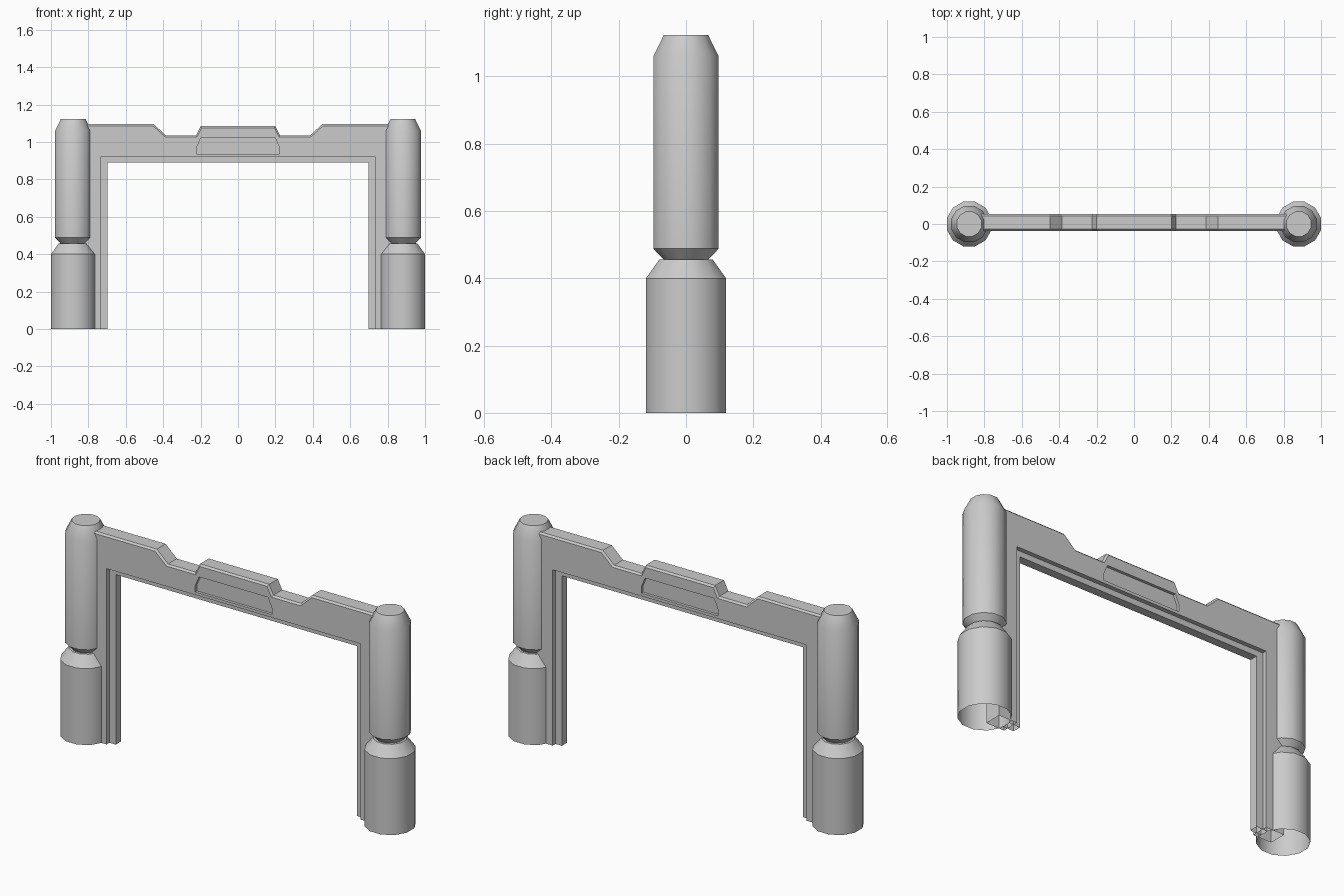
import bpy, bmesh, math

if "Cube" in bpy.data.objects:
    bpy.data.objects.remove(bpy.data.objects["Cube"], do_unlink=True)

grey = bpy.data.materials.new("plain grey")
grey.use_nodes = True
grey.diffuse_color = (0.6, 0.6, 0.6, 1)
grey.node_tree.nodes["Principled BSDF"].inputs["Base Color"].default_value = (0.6, 0.6, 0.6, 1)


def finish(bm, name):
    bmesh.ops.recalc_face_normals(bm, faces=bm.faces[:])
    mesh = bpy.data.meshes.new(name)
    bm.to_mesh(mesh)
    bm.free()
    mesh.materials.append(grey)
    obj = bpy.data.objects.new(name, mesh)
    bpy.context.collection.objects.link(obj)
    return obj


def select_only(obj):
    bpy.ops.object.select_all(action='DESELECT')
    obj.select_set(True)
    bpy.context.view_layer.objects.active = obj


def prism(half, y0, y1):
    """Mirror a half outline (x, z) across x = 0 and extrude it along y."""
    outline = half + [(-x, z) for x, z in reversed(half)]
    bm = bmesh.new()
    face = bm.faces.new([bm.verts.new((x, y0, z)) for x, z in outline])
    geom = bmesh.ops.extrude_face_region(bm, geom=[face])["geom"]
    moved = [v for v in geom if isinstance(v, bmesh.types.BMVert)]
    bmesh.ops.translate(bm, verts=moved, vec=(0, y1 - y0, 0))
    return bm


def open_bottom(bm):
    floor = [f for f in bm.faces if all(v.co.z < 0.001 for v in f.verts)]
    bmesh.ops.delete(bm, geom=floor, context='FACES_ONLY')


def pillar(name, cx, profile, sides=12):
    """Stack rings of (flat radius, z) into a faceted column."""
    bm = bmesh.new()
    rings = []
    for r, z in profile:
        r /= math.cos(math.pi / sides)
        angles = [(i + 0.5) * math.tau / sides for i in range(sides)]
        rings.append([bm.verts.new((cx + r * math.cos(a), r * math.sin(a), z)) for a in angles])
    for low, high in zip(rings, rings[1:]):
        for i in range(sides):
            j = (i + 1) % sides
            bm.faces.new((low[i], low[j], high[j], high[i]))
    bm.faces.new(rings[0])
    bm.faces.new(rings[-1])
    open_bottom(bm)
    obj = finish(bm, name)
    select_only(obj)
    bpy.ops.object.shade_smooth_by_angle(angle=math.radians(31))


# Side pillars, a wide lower drum under a slimmer upper one
LOWER = [(0.119, 0), (0.119, 0.40), (0.079, 0.456)]
UPPER = [(0.066, 0.455), (0.097, 0.488), (0.097, 1.06), (0.066, 1.123)]
for side, sx in (("left", 1), ("right", -1)):
    pillar(side + "_pillar_lower", sx * 0.881, LOWER)
    pillar(side + "_pillar_upper", sx * 0.881, UPPER)

# Gate frame with a stepped top edge
FRONT, BACK = -0.037, 0.053
frame_half = [(0.2, 1.085), (0.225, 1.035), (0.385, 1.035), (0.45, 1.095),
              (0.84, 1.095), (0.84, 0), (0.735, 0), (0.735, 0.92)]
bm = prism(frame_half, FRONT, BACK)
top_edges = [e for e in bm.edges
             if all(v.co.z > 1 for v in e.verts)
             and abs(e.verts[0].co.y - e.verts[1].co.y) < 0.001]
bmesh.ops.bevel(bm, geom=top_edges, offset=0.009, segments=1, affect='EDGES')
frame = finish(bm, "gate_frame")

# Recessed panel on both faces of the crossbeam
panel_half = [(0.2, 1.02), (0.222, 0.968), (0.222, 0.935)]
DEPTH = 0.015
for y0, y1 in ((FRONT - 0.1, FRONT + DEPTH), (BACK - DEPTH, BACK + 0.1)):
    cutter = finish(prism(panel_half, y0, y1), "panel_cutter")
    cutter.hide_render = True
    select_only(frame)
    cut = frame.modifiers.new("panel", 'BOOLEAN')
    cut.operation = 'DIFFERENCE'
    cut.solver = 'EXACT'
    cut.object = cutter
    bpy.ops.object.modifier_apply(modifier=cut.name)
    bpy.data.objects.remove(cutter, do_unlink=True)

bm = bmesh.new()
bm.from_mesh(frame.data)
open_bottom(bm)
bm.to_mesh(frame.data)
bm.free()

# Thinner inner lining of the opening
lining_half = [(0.76, 0.94), (0.76, 0), (0.698, 0), (0.698, 0.89)]
bm = prism(lining_half, -0.014, 0.03)
open_bottom(bm)
finish(bm, "inner_lining")
